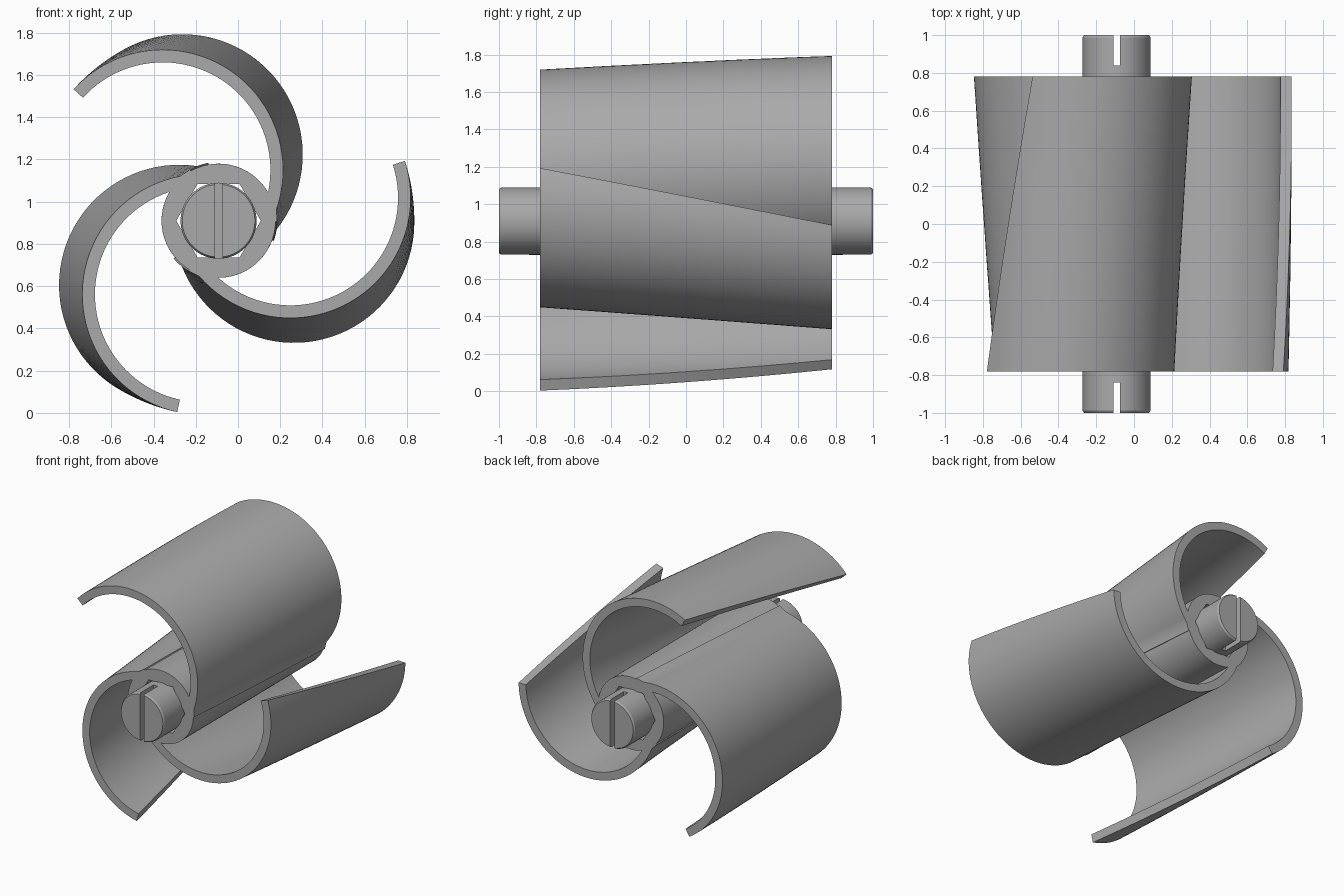
import bpy
import bmesh
from math import cos, sin, radians, acos, atan2, degrees, pi
from mathutils import Vector

if "Cube" in bpy.data.objects:
    bpy.data.objects.remove(bpy.data.objects["Cube"], do_unlink=True)

AXIS_X, AXIS_Z = -0.092, 0.91
HALF = 0.78                          # half length of the rotor
HUB_R, SHAFT_R, HEX_R = 0.27, 0.18, 0.2
OFFSET, OUTER_R, INNER_R = 0.357, 0.57, 0.51
FRONT_TURN, TWIST = 137.8, -19.1     # degrees
STEPS = 32

grey = bpy.data.materials.new("plain_grey")
grey.use_nodes = True
grey.diffuse_color = (0.4, 0.4, 0.4, 1)
grey.node_tree.nodes["Principled BSDF"].inputs["Base Color"].default_value = (0.4, 0.4, 0.4, 1)


def arc(cx, radius, start, end, count):
    """Points of an arc centred on (cx, 0), angles in degrees."""
    angles = [radians(start + (end - start) * i / count) for i in range(count + 1)]
    return [Vector((cx + radius * cos(a), radius * sin(a))) for a in angles]


def turn(p, degs):
    a = radians(degs)
    return Vector((p.x * cos(a) - p.y * sin(a), p.x * sin(a) + p.y * cos(a)))


def finish(obj):
    obj.data.materials.clear()
    obj.data.materials.append(grey)
    bpy.ops.object.select_all(action='DESELECT')
    obj.select_set(True)
    bpy.context.view_layer.objects.active = obj
    bpy.ops.object.shade_smooth_by_angle(angle=radians(30))


def make_object(name, bm):
    mesh = bpy.data.meshes.new(name)
    bm.to_mesh(mesh)
    bm.free()
    obj = bpy.data.objects.new(name, mesh)
    bpy.context.collection.objects.link(obj)
    return obj


# Rotor outline: one curved blade and one stretch of hub, repeated three times
root = -138.8
meet = -180 + degrees(acos((INNER_R**2 - OFFSET**2 - HUB_R**2) / (2 * OFFSET * HUB_R)))
inner_end = degrees(atan2(HUB_R * sin(radians(meet)), HUB_R * cos(radians(meet)) - OFFSET))
sector = arc(0, HUB_R + 0.008, root, root, 1)[:1]
sector += arc(OFFSET, OUTER_R, -157, 0, 40)
sector += arc(OFFSET, INNER_R, 0, inner_end, 40)
sector += arc(0, HUB_R, meet, root + 120, 16)[1:]
outline = [turn(p, 120 * k) for k in range(3) for p in sector]
hex_hole = [turn(Vector((HEX_R, 0)), 60 * k) for k in range(6)]


def loft(bm, points, start, twist, steps):
    """Sweep a closed outline along y; returns the edges of both ends."""
    rings = []
    for s in range(steps + 1):
        t = s / steps
        ring = []
        for p in points:
            q = turn(p, start + twist * t)
            ring.append(bm.verts.new((AXIS_X + q.x, HALF * (2 * t - 1), AXIS_Z + q.y)))
        rings.append(ring)
    n = len(points)
    for a, b in zip(rings, rings[1:]):
        for i in range(n):
            j = (i + 1) % n
            bm.faces.new((a[i], a[j], b[j], b[i]))
    return [[bm.edges.get((r[i], r[(i + 1) % n])) for i in range(n)]
            for r in (rings[0], rings[-1])]


bm = bmesh.new()
outer_ends = loft(bm, outline, FRONT_TURN, TWIST, STEPS)
hole_ends = loft(bm, hex_hole, 0, 0, 1)
for outer, hole in zip(outer_ends, hole_ends):
    bmesh.ops.triangle_fill(bm, edges=outer + hole, use_beauty=True)
bmesh.ops.recalc_face_normals(bm, faces=bm.faces[:])
finish(make_object("twisted_rotor", bm))

# Shaft with chamfered ends
bm = bmesh.new()
rings = []
for y, r in ((-1, SHAFT_R - 0.008), (-0.988, SHAFT_R), (0.988, SHAFT_R), (1, SHAFT_R - 0.008)):
    rings.append([bm.verts.new((AXIS_X + r * cos(2 * pi * i / 64), y, AXIS_Z + r * sin(2 * pi * i / 64)))
                  for i in range(64)])
for a, b in zip(rings, rings[1:]):
    for i in range(64):
        j = (i + 1) % 64
        bm.faces.new((a[i], a[j], b[j], b[i]))
bm.faces.new(rings[0])
bm.faces.new(rings[-1])
bmesh.ops.recalc_face_normals(bm, faces=bm.faces[:])
shaft = make_object("shaft", bm)

# Driver slot across each shaft end
for side in (-1, 1):
    bpy.ops.mesh.primitive_cube_add(size=1, location=(AXIS_X, side * 0.94, AXIS_Z))
    cutter = bpy.context.object
    cutter.scale = (0.035, 0.2, 0.6)
    bpy.context.view_layer.update()
    bpy.context.view_layer.objects.active = shaft
    mod = shaft.modifiers.new("slot", 'BOOLEAN')
    mod.operation = 'DIFFERENCE'
    mod.solver = 'EXACT'
    mod.object = cutter
    bpy.ops.object.modifier_apply(modifier=mod.name)
    bpy.data.objects.remove(cutter, do_unlink=True)
finish(shaft)
